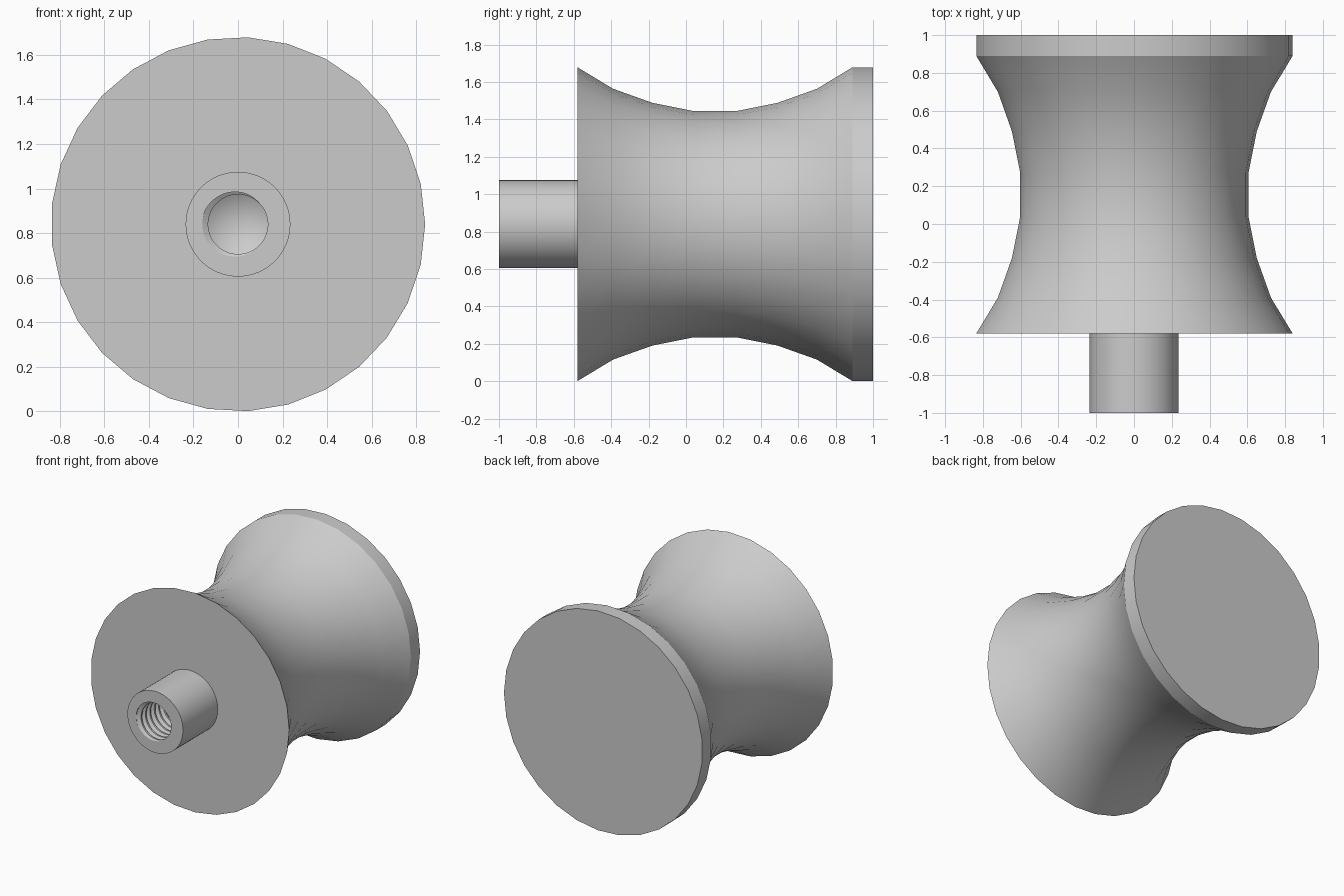
import bpy, bmesh, math

cube = bpy.data.objects.get("Cube")
if cube:
    bpy.data.objects.remove(cube, do_unlink=True)

AXIS_Z = 0.84          # height of the turning axis
TAU = 2 * math.pi

grey = bpy.data.materials.new("light grey metal")
grey.use_nodes = True
COLOUR = (0.6, 0.6, 0.6, 1)
grey.diffuse_color = COLOUR
grey.node_tree.nodes["Principled BSDF"].inputs["Base Color"].default_value = COLOUR


def point(r, y, a):
    """Point at radius r and angle a around the turning axis."""
    return (r * math.cos(a), y, AXIS_Z + r * math.sin(a))


def bridge(bm, row_a, row_b, closed=False):
    n = len(row_a)
    for i in range(n if closed else n - 1):
        j = (i + 1) % n
        bm.faces.new((row_a[i], row_a[j], row_b[j], row_b[i]))


def finish(bm, name):
    bmesh.ops.remove_doubles(bm, verts=bm.verts, dist=1e-5)
    bmesh.ops.recalc_face_normals(bm, faces=bm.faces)
    mesh = bpy.data.meshes.new(name)
    bm.to_mesh(mesh)
    bm.free()
    mesh.materials.append(grey)
    obj = bpy.data.objects.new(name, mesh)
    bpy.context.collection.objects.link(obj)
    bpy.ops.object.select_all(action='DESELECT')
    obj.select_set(True)
    bpy.context.view_layer.objects.active = obj
    bpy.ops.object.shade_smooth_by_angle(angle=math.radians(30))
    return obj


# Waisted knob body with a rim at the back; the front cap is open behind the stem
SIDES = 29
profile = [(0.2, -0.58), (0.84, -0.58), (0.725, -0.39), (0.65, -0.18),
           (0.606, 0.04), (0.606, 0.27), (0.65, 0.49), (0.725, 0.70),
           (0.84, 0.89), (0.84, 1.0)]
bm = bmesh.new()
rings = [[bm.verts.new(point(r, y, TAU * i / SIDES)) for i in range(SIDES)]
         for r, y in profile]
for a, b in zip(rings, rings[1:]):
    bridge(bm, a, b, closed=True)
bm.faces.new(rings[-1])
finish(bm, "knob_body")

# Stem with a threaded blind hole
STEPS = 64
PITCH, MINOR, MAJOR = 0.053, 0.134, 0.16
MOUTH, BOTTOM = -1.0, -0.45
SHIFT = -1.12          # puts the thread start at the left of the mouth
STATIONS = (0, 0.25, 0.56, 0.69)   # crest flat, flank, root flat, flank


def thread_radius(y, turn):
    """Radius of the thread at depth y and fraction of a clockwise turn."""
    phase = ((y - MOUTH) / PITCH - turn - SHIFT) % 1
    if phase < 0.25:
        depth = 0
    elif phase < 0.56:
        depth = (phase - 0.25) / 0.31
    elif phase < 0.69:
        depth = 1
    else:
        depth = (1 - phase) / 0.31
    return MINOR + (MAJOR - MINOR) * depth


bm = bmesh.new()


def ring(r, y):
    return [bm.verts.new(point(r, y, -TAU * i / STEPS)) for i in range(STEPS + 1)]


rows = [ring(0.235, -0.57), ring(0.235, MOUTH)]
for k in range(math.ceil((BOTTOM - MOUTH) / PITCH - SHIFT) + 1):
    for f in STATIONS:
        row = []
        for i in range(STEPS + 1):
            turn = i / STEPS
            y = MOUTH + PITCH * (k + f + turn + SHIFT)
            y = min(max(y, MOUTH), BOTTOM)
            row.append(bm.verts.new(point(thread_radius(y, turn), y, -TAU * turn)))
        rows.append(row)
# Conical bottom of the hole
rows.append(ring(MINOR, BOTTOM))
rows.append(ring(0, BOTTOM + 0.08))
for a, b in zip(rows, rows[1:]):
    bridge(bm, a, b)
finish(bm, "threaded_stem")
